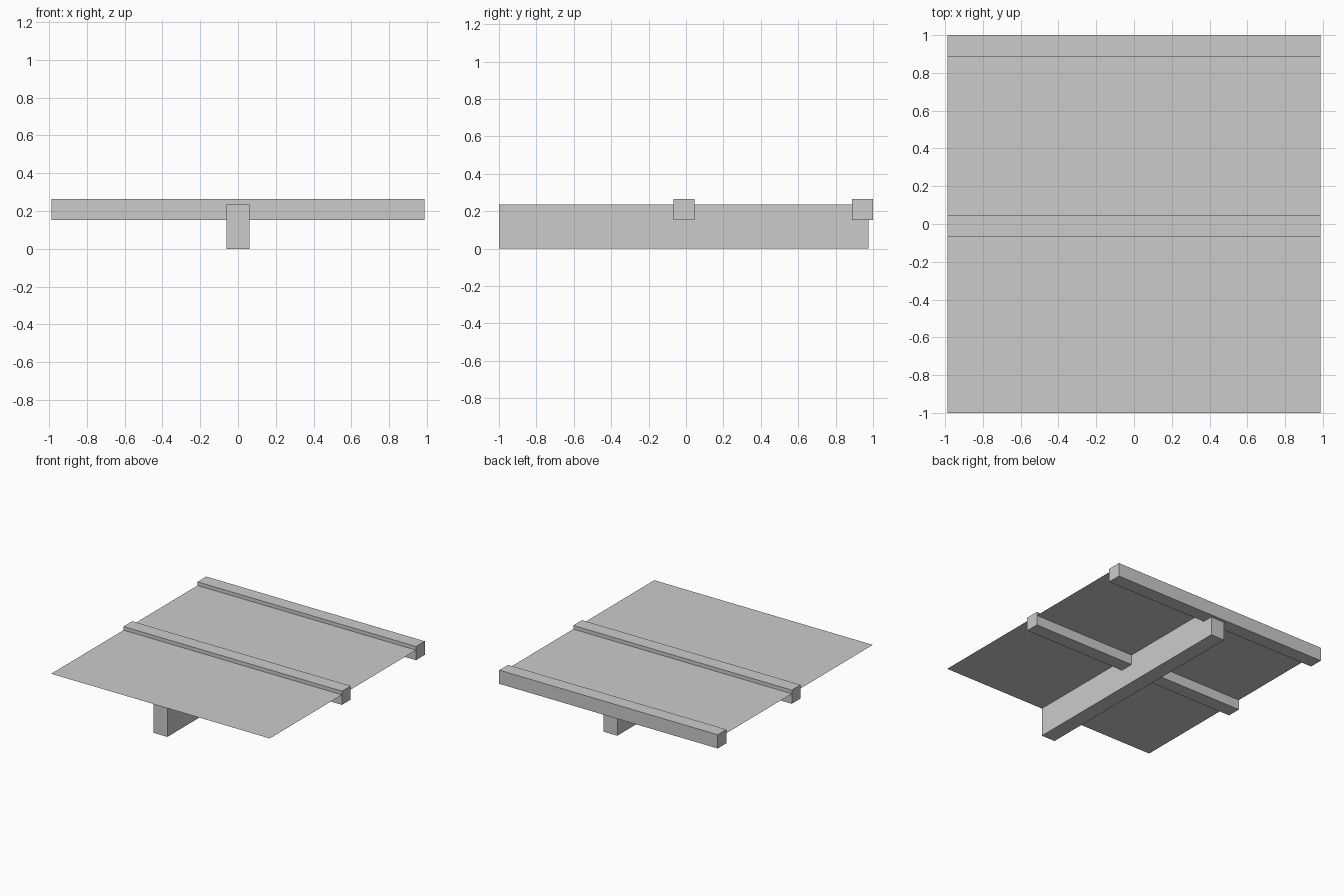
import bpy
import bmesh

if "Cube" in bpy.data.objects:
    bpy.data.objects.remove(bpy.data.objects["Cube"])

grey = bpy.data.materials.new("plain grey")
grey.diffuse_color = (0.6, 0.6, 0.6, 1)
grey.use_nodes = True
grey.node_tree.nodes["Principled BSDF"].inputs["Base Color"].default_value = grey.diffuse_color

HALF_WIDTH = 0.987
SHEET_Z = 0.235


def finish(name, bm):
    mesh = bpy.data.meshes.new(name)
    bm.to_mesh(mesh)
    bm.free()
    mesh.materials.append(grey)
    obj = bpy.data.objects.new(name, mesh)
    bpy.context.collection.objects.link(obj)


def box(name, low, high):
    bm = bmesh.new()
    bmesh.ops.create_cube(bm, size=1)
    for v in bm.verts:
        v.co = [h if c > 0 else l for c, l, h in zip(v.co, low, high)]
    finish(name, bm)


# Long bearer running front to back underneath
box("bearer", (-0.062, -1, 0), (0.062, 0.975, SHEET_Z))

# Cross beams, poking slightly above the sheet
for name, y in (("middle_cross_beam", -0.068), ("back_cross_beam", 0.887)):
    box(name, (-HALF_WIDTH, y, 0.153), (HALF_WIDTH, y + 0.113, 0.265))

# Thin single-face sheet lying on the bearer
bm = bmesh.new()
corners = [(-1, -1), (1, -1), (1, 0.975), (-1, 0.975)]
bm.faces.new([bm.verts.new((x * HALF_WIDTH, y, SHEET_Z)) for x, y in corners])
finish("sheet", bm)
